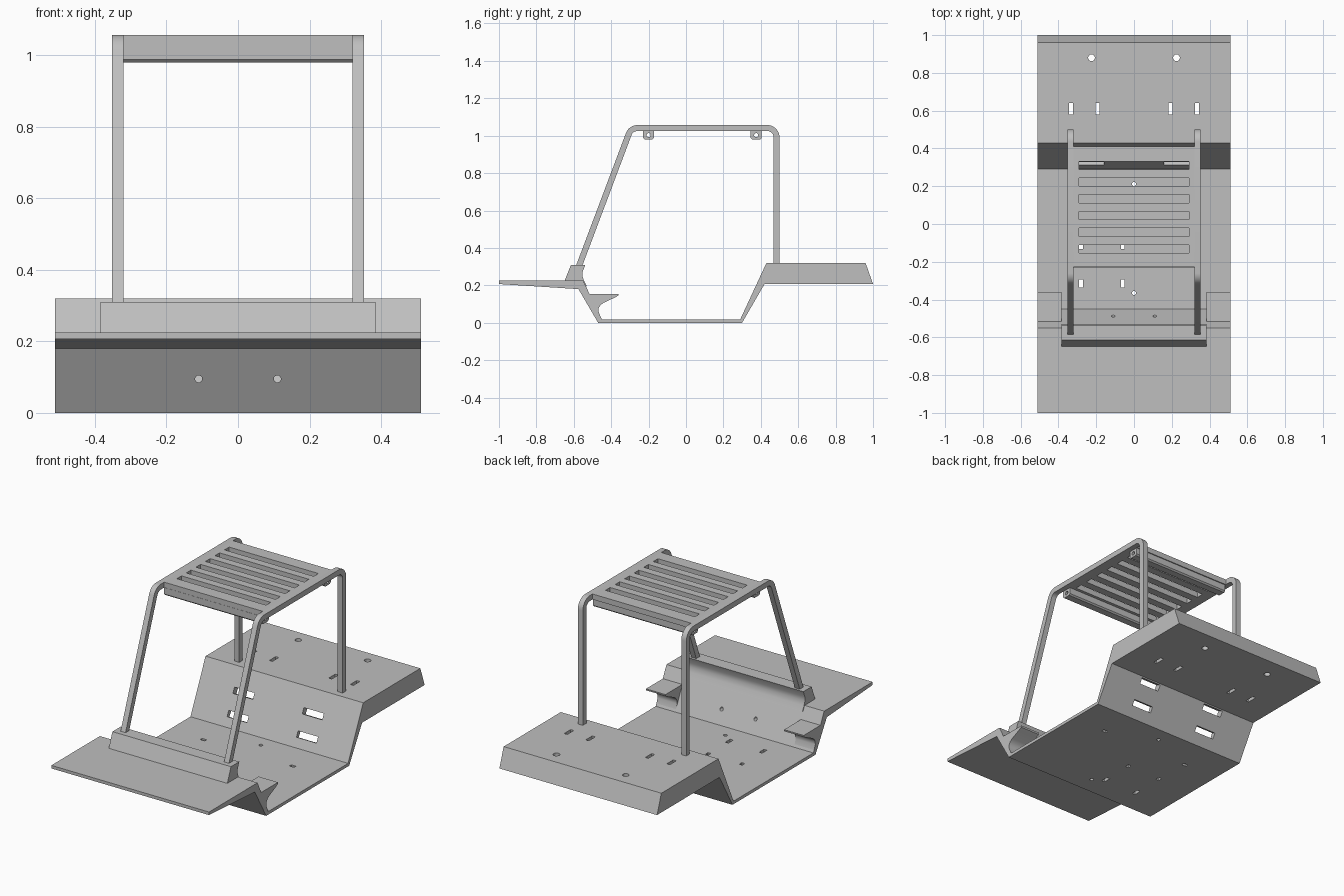
import bpy, bmesh, math
from mathutils import Matrix, Vector

if "Cube" in bpy.data.objects:
    bpy.data.objects.remove(bpy.data.objects["Cube"], do_unlink=True)

GREY = (0.52, 0.52, 0.52, 1)
steel = bpy.data.materials.new("plain grey")
steel.use_nodes = True
steel.diffuse_color = GREY
steel.node_tree.nodes["Principled BSDF"].inputs["Base Color"].default_value = GREY


def make(name, bm, smooth=False):
    bmesh.ops.recalc_face_normals(bm, faces=bm.faces[:])
    mesh = bpy.data.meshes.new(name)
    bm.to_mesh(mesh)
    bm.free()
    mesh.materials.append(steel)
    if smooth:
        mesh.shade_smooth()
        mesh.set_sharp_from_angle(angle=math.radians(30))
    obj = bpy.data.objects.new(name, mesh)
    bpy.context.collection.objects.link(obj)
    return obj


def prism(name, profile, x0, x1, smooth=False):
    """Extrude a (y, z) profile from x0 to x1."""
    bm = bmesh.new()
    face = bm.faces.new([bm.verts.new((x0, y, z)) for y, z in profile])
    out = bmesh.ops.extrude_face_region(bm, geom=[face])
    verts = [g for g in out["geom"] if isinstance(g, bmesh.types.BMVert)]
    bmesh.ops.translate(bm, vec=(x1 - x0, 0, 0), verts=verts)
    return make(name, bm, smooth)


def fillet(corner, before, after, r, steps=8):
    """Arc points rounding one profile corner."""
    c = Vector(corner)
    a, b = (Vector(before) - c).normalized(), (Vector(after) - c).normalized()
    half = a.angle(b) / 2
    mid = c + (a + b).normalized() * (r / math.sin(half))
    p0 = c + a * (r / math.tan(half)) - mid
    p1 = c + b * (r / math.tan(half)) - mid
    return [tuple(mid + (p0.lerp(p1, i / steps)).normalized() * r) for i in range(steps + 1)]


def box(bm, centre, size, tilt=0):
    m = Matrix.Translation(centre) @ Matrix.Rotation(tilt, 4, 'X') @ Matrix.Diagonal((*size, 1))
    bmesh.ops.create_cube(bm, size=1, matrix=m)


def rod(bm, centre, r, length, axis='Z'):
    turn = {'X': Matrix.Rotation(math.pi / 2, 4, 'Y'),
            'Y': Matrix.Rotation(math.pi / 2, 4, 'X'), 'Z': Matrix()}[axis]
    bmesh.ops.create_cone(bm, cap_ends=True, segments=16, radius1=r, radius2=r,
                          depth=length, matrix=Matrix.Translation(centre) @ turn)


def cut(obj, bm):
    """Subtract the shapes in bm from obj and discard the cutter."""
    cutter = make("cutter", bm)
    cutter.hide_render = True
    mod = obj.modifiers.new("holes", 'BOOLEAN')
    mod.operation, mod.solver, mod.object = 'DIFFERENCE', 'EXACT', cutter
    deps = bpy.context.evaluated_depsgraph_get()
    result = bpy.data.meshes.new_from_object(obj.evaluated_get(deps))
    obj.modifiers.clear()
    obj.data = result
    bpy.data.objects.remove(cutter, do_unlink=True)


# Bent floor pan with front plate and thick rear deck
HALF = 0.512
pan = prism("floor_pan", [(-1, .207), (-.575, .18), (-.47, 0), (.3, 0), (.42, .207), (1, .207),
                          (.96, .32), (.43, .32), (.29, .018), (-.45, .018), (-.55, .225),
                          (-1, .225)], -HALF, HALF)
holes = bmesh.new()
for s in (-1, 1):
    rod(holes, (s * .225, .88, .26), .018, .3)              # deck round holes
    for x in (.193, .333):
        box(holes, (s * x, .61, .26), (.02, .06, .3))       # deck slots
    for y, z in ((.33, .08), (.386, .195)):
        box(holes, (s * .225, y, z), (.13, .12, .035), -.434)  # rear wall slots
    rod(holes, (s * .11, -.5, .095), .01, .2, 'Y')          # front wall holes
    box(holes, (s * .29, .093, .01), (.03, .018, .1))       # floor slots
for y in (.212, -.365):
    rod(holes, (0, y, .01), .011, .1)
for x in (-.28, -.06):
    box(holes, (x, -.12, .01), (.02, .025, .1))
    box(holes, (x, -.315, .01), (.02, .045, .1))
cut(pan, holes)

# Foot ledges on both sides of the front wall
ledge = [(-.525, .155), (-.36, .155), (-.362, .145), (-.38, .135), (-.44, .107), (-.457, .095),
         (-.467, .078), (-.468, .06), (-.452, .02), (-.46, .012), (-.53, .14)]
for side, x0 in (("right", -HALF), ("left", .385)):
    prism(side + "_foot_ledge", ledge, x0, x0 + HALF - .385, True)

# Sill that carries the front legs
prism("front_sill", [(-.65, .222), (-.615, .31), (-.538, .31), (-.552, .275), (-.554, .25),
                     (-.545, .225), (-.53, .195), (-.56, .2)], -.385, .385, True)

# Bent side frames of the cage
o = [(-.59, .3), (-.305, 1.057), (.5, 1.057), (.5, .31)]
i = [(-.556, .3), (-.283, 1.025), (.468, 1.025), (.468, .31)]
frame = [o[0]] + fillet(o[1], o[0], o[2], .065) + fillet(o[2], o[1], o[3], .065) + [o[3]]
frame += [i[3]] + fillet(i[2], i[3], i[1], .033) + fillet(i[1], i[2], i[0], .033) + [i[0]]
for side, x0 in (("right", -.352), ("left", .32)):
    prism(side + "_cage_frame", frame, x0, x0 + .032, True)

# Slotted roof
roof = prism("roof_panel", [(-.228, 1.025), (.41, 1.025), (.41, 1.057), (-.228, 1.057)], -.32, .32)
slots = bmesh.new()
for n in range(6):
    box(slots, (0, -.132 + n * .0885, 1.04), (.58, .043, .1))
cut(roof, slots)

# Cross bars under the roof ends, drilled lengthwise
for name, y in (("front_cross_bar", -.2), ("rear_cross_bar", .375)):
    w = .029
    bar = prism(name, [(y - w, 1.026), (y - w, .988), (y - w + .008, .98), (y + w - .008, .98),
                       (y + w, .988), (y + w, 1.026)], -.32, .32)
    bore = bmesh.new()
    rod(bore, (0, y, 1.003), .011, .8, 'X')
    cut(bar, bore)
